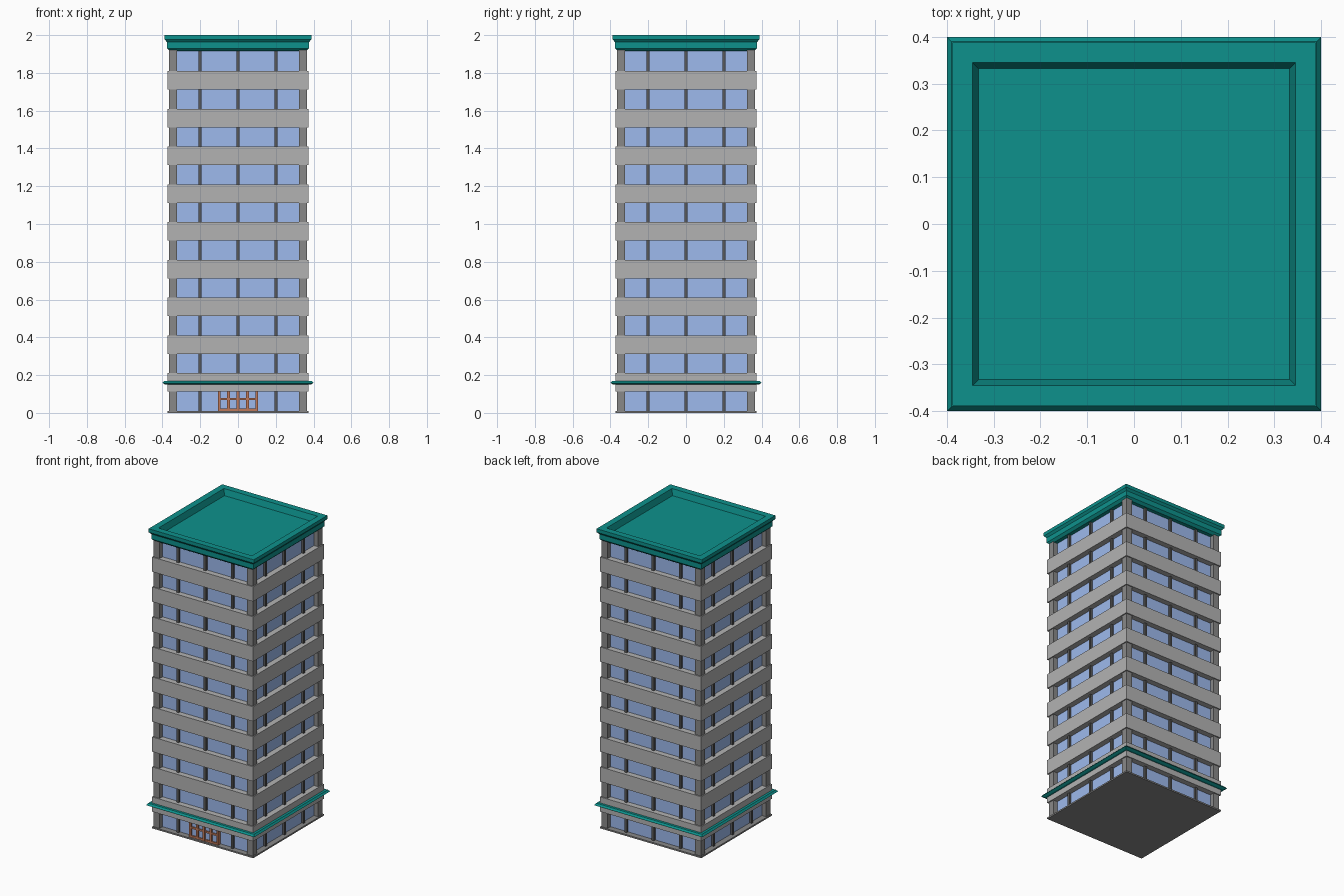
import bpy, bmesh
from mathutils import Matrix, Vector
from math import pi

if "Cube" in bpy.data.objects:
    bpy.data.objects.remove(bpy.data.objects["Cube"])


def material(name, rgb):
    m = bpy.data.materials.new(name)
    m.diffuse_color = (*rgb, 1)
    m.use_nodes = True
    m.node_tree.nodes["Principled BSDF"].inputs["Base Color"].default_value = m.diffuse_color
    return m


TEAL = material("teal", (0.004, 0.285, 0.263))
GLASS = material("glass", (0.34, 0.49, 0.85))
CONCRETE = material("concrete", (0.45, 0.45, 0.45))
PILLAR = material("pillar_grey", (0.25, 0.25, 0.25))
DARK = material("dark_grey", (0.10, 0.10, 0.10))
WOOD = material("door_brown", (0.52, 0.19, 0.10))


def finish(name, bm, mat):
    bmesh.ops.recalc_face_normals(bm, faces=bm.faces)
    me = bpy.data.meshes.new(name)
    bm.to_mesh(me)
    bm.free()
    me.materials.append(mat)
    ob = bpy.data.objects.new(name, me)
    bpy.context.collection.objects.link(ob)
    return ob


def add_box(bm, lo, hi, turn=0):
    lo, hi = Vector(lo), Vector(hi)
    mat = (Matrix.Rotation(turn * pi / 2, 4, 'Z') @ Matrix.Translation((lo + hi) / 2)
           @ Matrix.Diagonal((*(hi - lo), 1)))
    bmesh.ops.create_cube(bm, size=1, matrix=mat)


def add_square_sweep(bm, profile, capped):
    """Sweep (half width, z) points round a square; cap the ends or close the ring."""
    loops = [[bm.verts.new((sx * h, sy * h, z))
              for sx, sy in ((-1, -1), (1, -1), (1, 1), (-1, 1))] for h, z in profile]
    pairs = list(zip(loops, loops[1:]))
    if capped:
        bm.faces.new(loops[0])
        bm.faces.new(loops[-1])
    else:
        pairs.append((loops[-1], loops[0]))
    for a, b in pairs:
        for i in range(4):
            j = (i + 1) % 4
            bm.faces.new((a[i], a[j], b[j], b[i]))


# Roof with stepped cornice and sunken deck
bm = bmesh.new()
add_square_sweep(bm, [(0.36, 1.915), (0.376, 1.93), (0.376, 1.963), (0.388, 1.977),
                      (0.388, 2.0), (0.345, 2.0), (0.333, 1.96)], True)
finish("roof", bm, TEAL)

# Canopy above the ground floor
bm = bmesh.new()
add_square_sweep(bm, [(0.335, 0.15), (0.385, 0.15), (0.4, 0.158),
                      (0.39, 0.17), (0.335, 0.17)], False)
finish("canopy", bm, TEAL)

# Glass core
bm = bmesh.new()
add_box(bm, (-0.335, -0.335, 0.005), (0.335, 0.335, 1.92))
finish("glass", bm, GLASS)

# Concrete floor bands
bm = bmesh.new()
for k in range(9):
    top = 0.21 + 0.2 * k
    add_square_sweep(bm, [(0.33, top - 0.098), (0.373, top - 0.098),
                          (0.373, top), (0.33, top)], False)
finish("floor_bands", bm, CONCRETE)

# Base slab
bm = bmesh.new()
add_box(bm, (-0.373, -0.373, 0), (0.373, 0.373, 0.01))
finish("base", bm, PILLAR)

# Corner pillars and window mullions, repeated on four sides
pillars, mullions = bmesh.new(), bmesh.new()
for turn in range(4):
    add_box(pillars, (-0.366, -0.366, 0.005), (-0.322, -0.322, 1.92), turn)
    for x in (-0.2, 0, 0.2):
        add_box(mullions, (x - 0.008, -0.35, 0.005), (x + 0.008, -0.33, 1.92), turn)
finish("corner_pillars", pillars, PILLAR)
finish("mullions", mullions, DARK)

# Entrance door frame with glazing
bm = bmesh.new()
for i in range(5):
    x = -0.1 + 0.05 * i
    add_box(bm, (x - 0.007, -0.362, 0.01), (x + 0.007, -0.33, 0.142))
for z in (0.016, 0.074, 0.136):
    add_box(bm, (-0.107, -0.36, z - 0.006), (0.107, -0.332, z + 0.006))
finish("entrance_door", bm, WOOD)

bm = bmesh.new()
add_box(bm, (-0.1, -0.352, 0.012), (0.1, -0.334, 0.138))
finish("door_glass", bm, GLASS)
